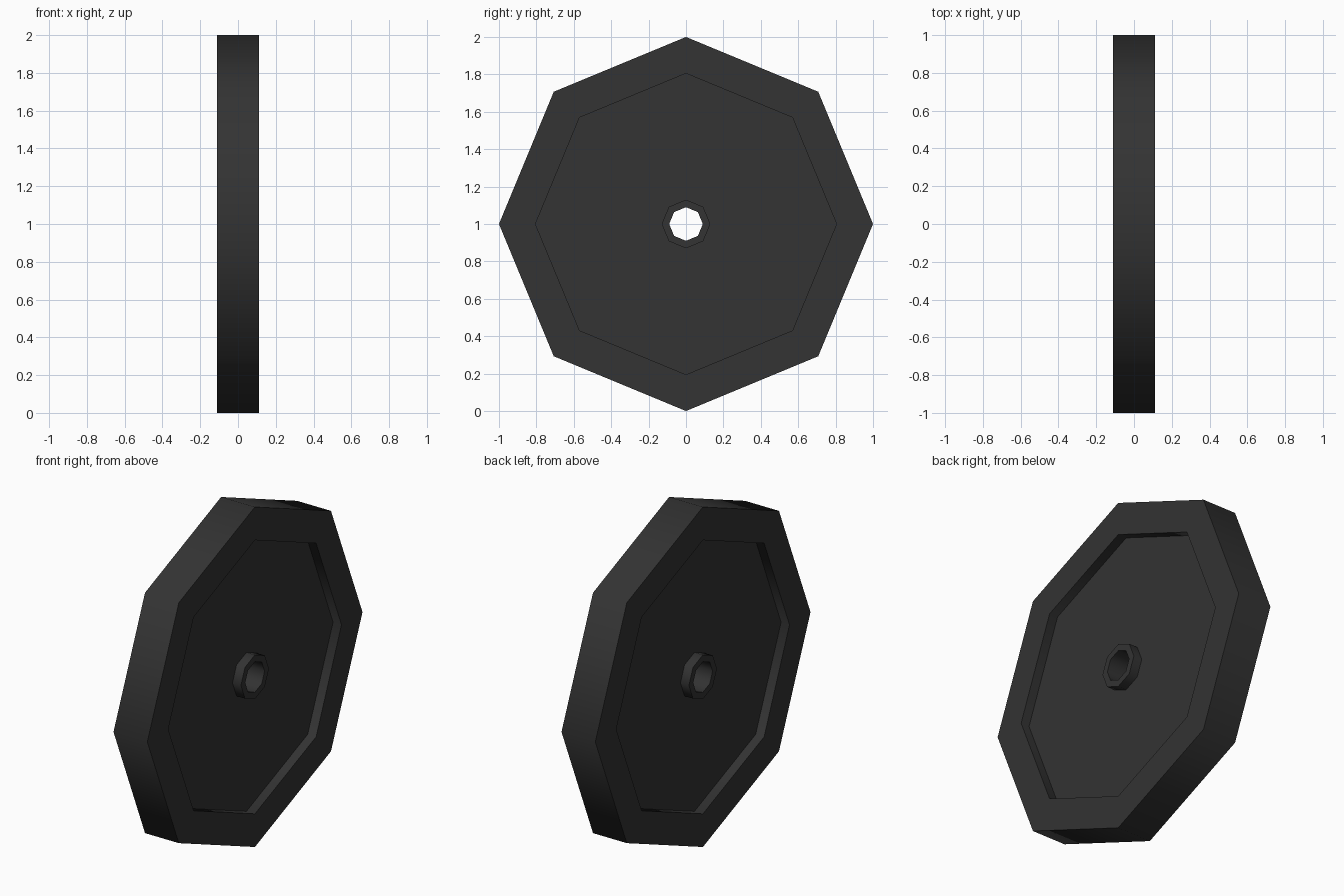
import bpy, bmesh, math

if "Cube" in bpy.data.objects:
    bpy.data.objects.remove(bpy.data.objects["Cube"])

SIDES = 8

black = bpy.data.materials.new("dark rubber")
black.diffuse_color = (0.033, 0.033, 0.033, 1)
black.use_nodes = True
black.node_tree.nodes["Principled BSDF"].inputs["Base Color"].default_value = black.diffuse_color

# closed cross-section (radius, x): rim, recessed web, hub and bore
half = [(0.09, 0.11), (0.13, 0.11), (0.13, 0.055),
        (0.805, 0.055), (0.805, 0.11), (1.0, 0.11)]
profile = half + [(r, -x) for r, x in reversed(half)]

# sweep the section around the x axis, one corner pointing up
bm = bmesh.new()
rings = []
for i in range(SIDES):
    a = 2 * math.pi * i / SIDES
    rings.append([bm.verts.new((x, r * math.cos(a), 1 + r * math.sin(a)))
                  for r, x in profile])
n = len(profile)
for i in range(SIDES):
    p, q = rings[i], rings[(i + 1) % SIDES]
    for j in range(n):
        k = (j + 1) % n
        bm.faces.new((p[j], p[k], q[k], q[j]))
bmesh.ops.recalc_face_normals(bm, faces=bm.faces)

mesh = bpy.data.meshes.new("weight_plate")
bm.to_mesh(mesh)
bm.free()
mesh.materials.append(black)
plate = bpy.data.objects.new("weight_plate", mesh)
bpy.context.collection.objects.link(plate)

# soft around the octagon, sharp at the rims
bpy.context.view_layer.objects.active = plate
plate.select_set(True)
bpy.ops.object.shade_smooth_by_angle(angle=math.radians(50))
